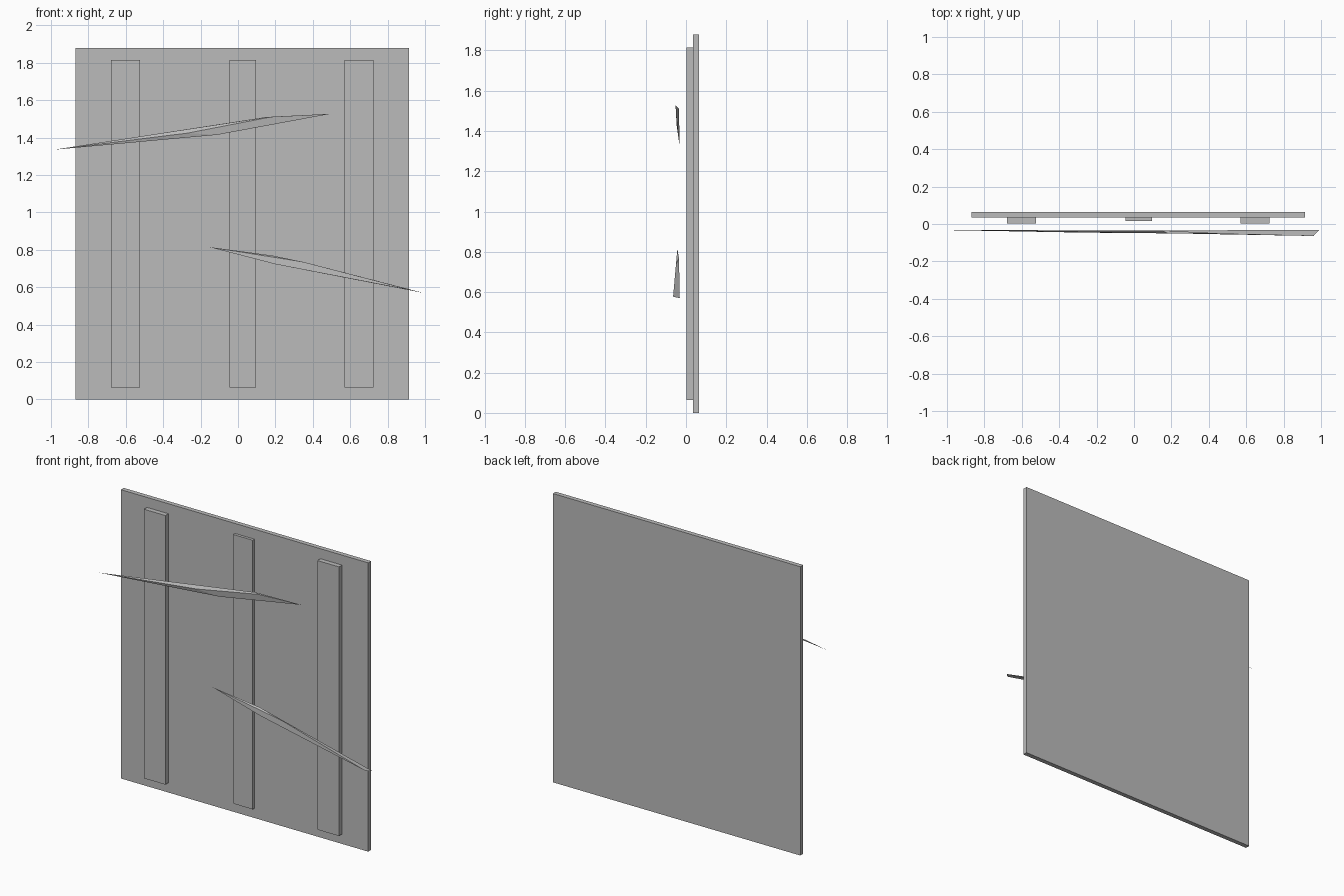
import bpy, bmesh

if "Cube" in bpy.data.objects:
    bpy.data.objects.remove(bpy.data.objects["Cube"])

grey = bpy.data.materials.new("plain_grey")
grey.diffuse_color = (0.5, 0.5, 0.5, 1)
grey.use_nodes = True
grey.node_tree.nodes["Principled BSDF"].inputs["Base Color"].default_value = grey.diffuse_color


def finish(bm, name):
    bmesh.ops.recalc_face_normals(bm, faces=bm.faces)
    mesh = bpy.data.meshes.new(name)
    bm.to_mesh(mesh)
    bm.free()
    mesh.materials.append(grey)
    obj = bpy.data.objects.new(name, mesh)
    bpy.context.collection.objects.link(obj)
    return obj


def box(name, x0, x1, y0, y1, z0, z1):
    bm = bmesh.new()
    bmesh.ops.create_cube(bm, size=1)
    for v in bm.verts:
        v.co = (x0 if v.co.x < 0 else x1,
                y0 if v.co.y < 0 else y1,
                z0 if v.co.z < 0 else z1)
    return finish(bm, name)


def sliver(name, points, faces):
    bm = bmesh.new()
    verts = [bm.verts.new(p) for p in points]
    for f in faces:
        bm.faces.new([verts[i] for i in f])
    return finish(bm, name)


# Back board
box("board", -0.868, 0.914, 0.034, 0.064, 0.0, 1.88)

# Three upright slats, the middle one thinner
for name, x0, x1, y0 in (("left_slat", -0.68, -0.525, 0.003),
                         ("middle_slat", -0.045, 0.095, 0.016),
                         ("right_slat", 0.57, 0.725, 0.003)):
    box(name, x0, x1, y0, 0.034, 0.063, 1.815)

# Upper splinter: tip, inner ridge, lower and upper corners, right tip
sliver("upper_splinter",
       [(-0.985, -0.033, 1.335), (-0.27, -0.046, 1.424), (-0.11, -0.040, 1.415),
        (0.495, -0.052, 1.527), (0.18, -0.050, 1.511), (0.15, -0.034, 1.510)],
       [(0, 2, 1), (1, 2, 3, 4), (0, 1, 4, 5), (4, 3, 5), (0, 5, 3, 2)])

# Lower splinter: a wedge that widens in depth to the right
sliver("lower_splinter",
       [(-0.155, -0.043, 0.815), (0.20, -0.050, 0.723), (0.96, -0.064, 0.577),
        (0.99, -0.031, 0.570), (0.35, -0.050, 0.735), (0.18, -0.035, 0.770)],
       [(0, 1, 4), (1, 2, 4), (0, 4, 5), (4, 2, 3, 5), (0, 5, 3, 1), (1, 3, 2)])
